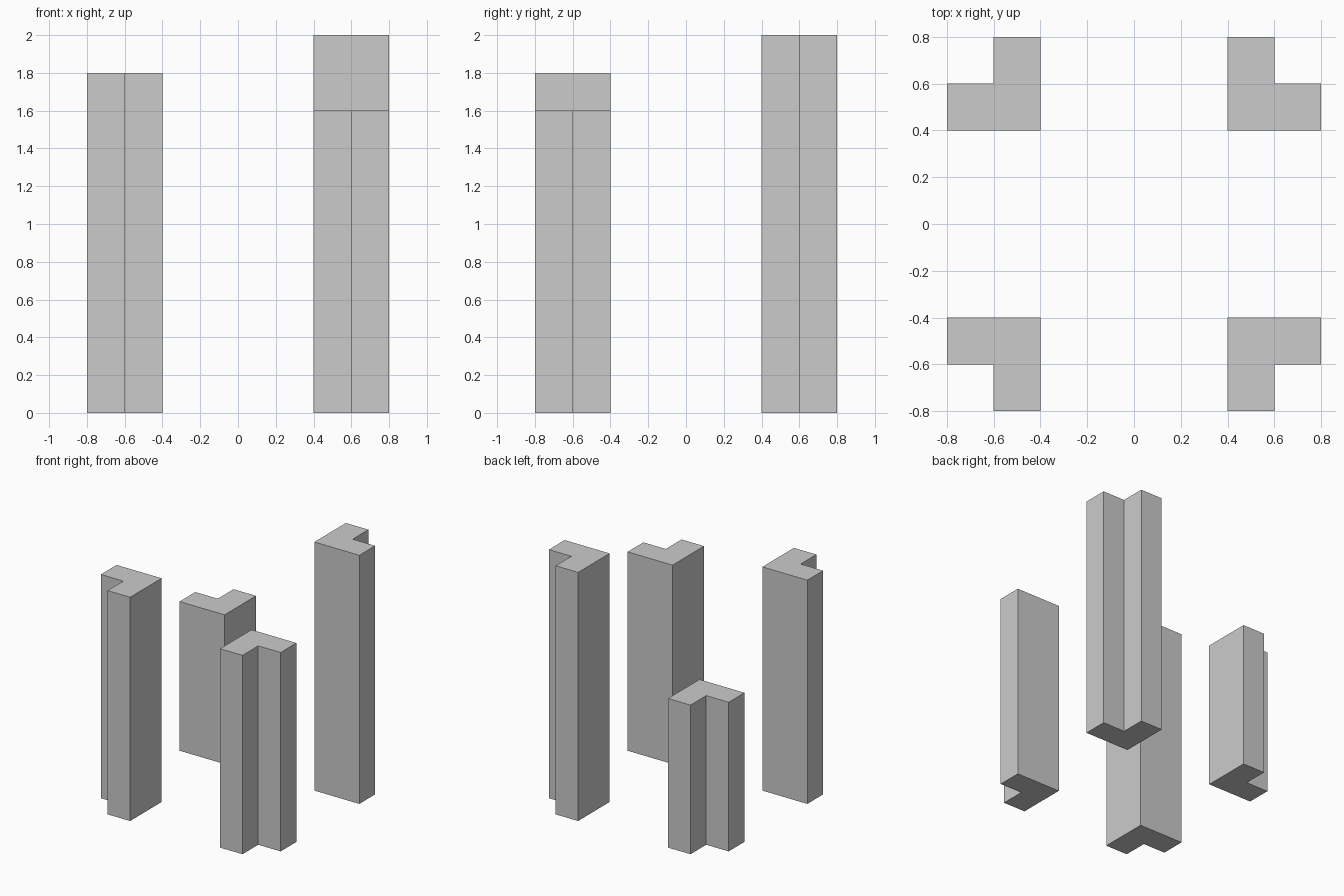
import bpy
import bmesh

if "Cube" in bpy.data.objects:
    bpy.data.objects.remove(bpy.data.objects["Cube"])

# L-shaped footprint in the +x, +y quadrant; the notch faces outward
PROFILE = [(0.4, 0.4), (0.8, 0.4), (0.8, 0.6), (0.6, 0.6), (0.6, 0.8), (0.4, 0.8)]


def l_pillar(name, sx, sy, height):
    """Extrude the footprint, mirrored into the quadrant given by sx, sy."""
    bm = bmesh.new()
    base = bm.faces.new([bm.verts.new((sx * x, sy * y, 0)) for x, y in PROFILE])
    ext = bmesh.ops.extrude_face_region(bm, geom=[base], use_keep_orig=True)
    top = [v for v in ext["geom"] if isinstance(v, bmesh.types.BMVert)]
    bmesh.ops.translate(bm, verts=top, vec=(0, 0, height))
    bmesh.ops.recalc_face_normals(bm, faces=bm.faces[:])
    mesh = bpy.data.meshes.new(name)
    bm.to_mesh(mesh)
    bm.free()
    bpy.context.collection.objects.link(bpy.data.objects.new(name, mesh))


# Four pillars of different heights
for name, sx, sy, height in [
    ("back_right_pillar", 1, 1, 2.0),
    ("front_left_pillar", -1, -1, 1.8),
    ("front_right_pillar", 1, -1, 1.6),
    ("back_left_pillar", -1, 1, 1.2),
]:
    l_pillar(name, sx, sy, height)
